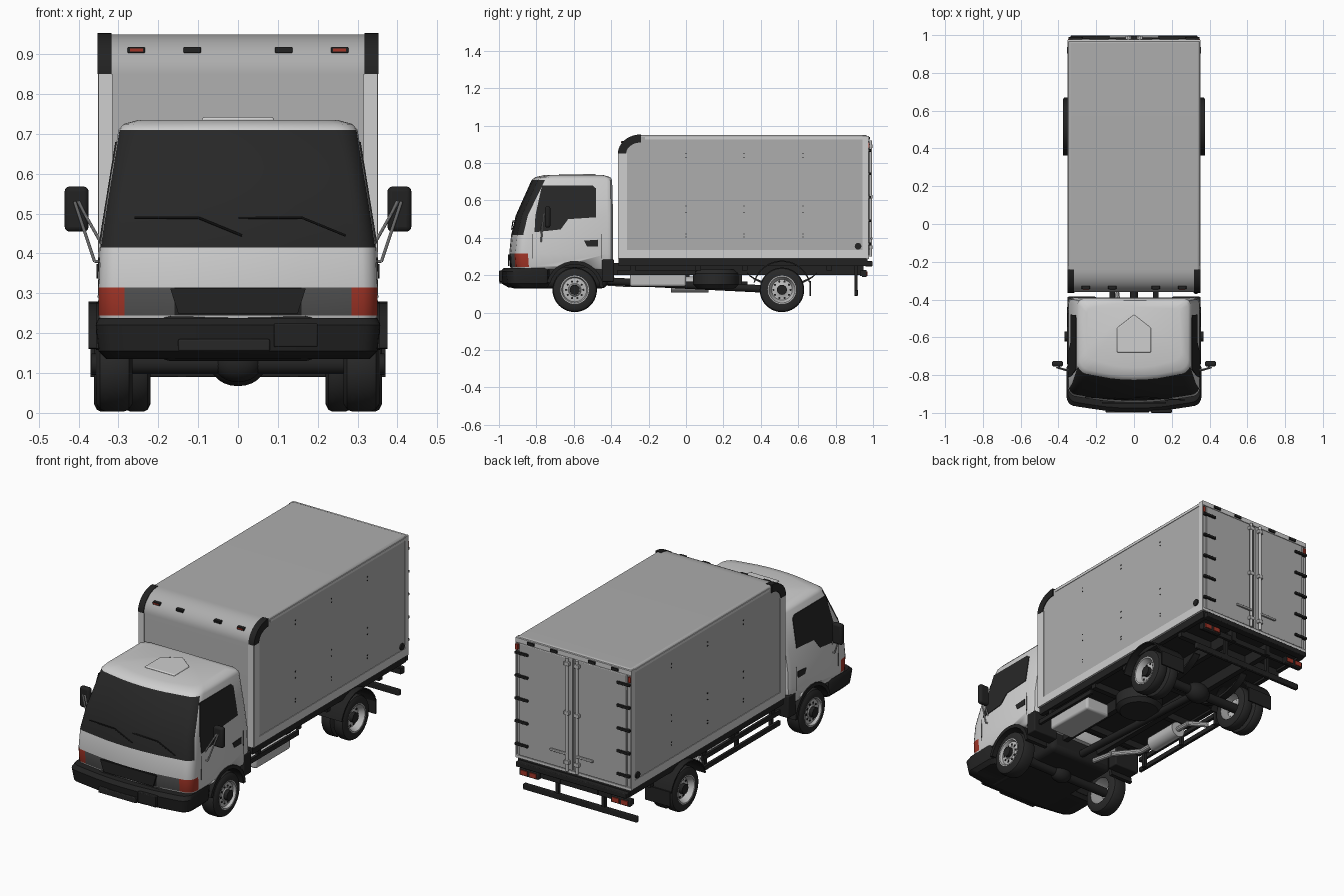
import bpy, bmesh, math
from mathutils import Vector, Matrix

if "Cube" in bpy.data.objects:
    bpy.data.objects.remove(bpy.data.objects["Cube"])

def material(name, r, g, b):
    m = bpy.data.materials.new(name)
    m.use_nodes = True
    m.diffuse_color = (r, g, b, 1)
    m.node_tree.nodes["Principled BSDF"].inputs["Base Color"].default_value = (r, g, b, 1)
    return m

PAINT = material("cab paint", .62, .62, .62)
PANEL = material("cargo panel", .42, .42, .42)
BLACK = material("black plastic", .016, .016, .016)
RUBBER = material("tyre rubber", .022, .022, .022)
GLASS = material("dark glass", .02, .02, .02)
RED = material("red lens", .36, .035, .02)
LAMP = material("headlamp grey", .085, .085, .085)
METAL = material("bare metal", .5, .5, .5)

# ---------- helpers ----------
def finish(name, bm, mats, bevel=0, angle=35):
    bmesh.ops.recalc_face_normals(bm, faces=bm.faces)
    me = bpy.data.meshes.new(name)
    bm.to_mesh(me)
    bm.free()
    ob = bpy.data.objects.new(name, me)
    bpy.context.collection.objects.link(ob)
    for m in mats if isinstance(mats, list) else [mats]:
        me.materials.append(m)
    bpy.ops.object.select_all(action='DESELECT')
    ob.select_set(True)
    bpy.context.view_layer.objects.active = ob
    if bevel:
        mod = ob.modifiers.new("bevel", 'BEVEL')
        mod.width, mod.segments, mod.limit_method = bevel, 3, 'ANGLE'
        mod.angle_limit = math.radians(50)
    bpy.ops.object.shade_smooth_by_angle(angle=math.radians(angle))
    return ob

def box(name, mat, x, y, z, bevel=0):
    bm = bmesh.new()
    bmesh.ops.create_cube(bm, size=1)
    for v in bm.verts:
        v.co = [a[0] + (c + .5) * (a[1] - a[0]) for a, c in zip((x, y, z), v.co)]
    return finish(name, bm, mat, bevel)

def slab(name, mat, pts, vec, bevel=0):
    """Flat polygon pushed along a vector."""
    bm = bmesh.new()
    f = bm.faces.new([bm.verts.new(p) for p in pts])
    new = bmesh.ops.extrude_face_region(bm, geom=[f])["geom"]
    for v in new:
        if isinstance(v, bmesh.types.BMVert):
            v.co += Vector(vec)
    if not any(e for e in f.edges if len(e.link_faces) > 1):
        bm.faces.new(f.verts)
    return finish(name, bm, mat, bevel)

def rod(name, mat, a, b, r, seg=16):
    a, b = Vector(a), Vector(b)
    bm = bmesh.new()
    rot = (b - a).to_track_quat('Z', 'Y').to_matrix().to_4x4()
    bmesh.ops.create_cone(bm, cap_ends=True, segments=seg, radius1=r, radius2=r,
                          depth=(b - a).length, matrix=Matrix.Translation((a + b) / 2) @ rot)
    return finish(name, bm, mat)

def tube(name, mat, pts, r):
    for p, q in zip(pts, pts[1:]):
        rod(name, mat, p, q, r, 10)

def lathe(name, mat, profile, centre, axis='X', seg=40):
    """Profile of (offset along axis, radius)."""
    bm = bmesh.new()
    vs = [bm.verts.new((a, 0, r)) for a, r in profile]
    es = [bm.edges.new(p) for p in zip(vs, vs[1:])]
    bmesh.ops.spin(bm, geom=vs + es, cent=(0, 0, 0), axis=(1, 0, 0), angle=math.tau, steps=seg)
    bmesh.ops.remove_doubles(bm, verts=bm.verts, dist=1e-5)
    if axis == 'Z':
        bm.transform(Matrix.Rotation(math.pi / 2, 4, 'Y'))
    bm.transform(Matrix.Translation(centre))
    return finish(name, bm, mat)

def arc(cy, cz, ry, rz, a0, a1, n=12):
    steps = [math.radians(a0 + (a1 - a0) * i / n) for i in range(n + 1)]
    return [(cy + ry * math.cos(a), cz + rz * math.sin(a)) for a in steps]

def arch(name, mat, x0, x1, inner, outer):
    pts = outer + inner[::-1]
    return slab(name, mat, [(x0, y, z) for y, z in pts], (x1 - x0, 0, 0))

def loft(name, mats, rings, pick, bow=.03):
    """Stack of rounded plan outlines (z, front y, back y, half width, corner radius)."""
    bm = bmesh.new()
    loops = []
    for z, yf, yb, w, r in rings:
        k = w - r
        half = [(k * t, yf + bow * t * t) for t in (0, .27, .53, .95)]
        half += [(k + r * math.sin(a), yf + bow + r - r * math.cos(a))
                 for a in (math.pi / 10 * i for i in range(6))]
        half += [(w, yf + .1), (w, yb - .03), (w - .01, yb - .01), (w - .03, yb), (0, yb)]
        full = half + [(-x, y) for x, y in half[-2:0:-1]]
        loops.append([bm.verts.new((x, y, z)) for x, y in full])
    n = len(loops[0])
    for row, (lo, hi) in enumerate(zip(loops, loops[1:])):
        for i in range(n):
            f = bm.faces.new((lo[i], lo[(i + 1) % n], hi[(i + 1) % n], hi[i]))
            f.material_index = pick(row, min(i, n - 1 - i))
    bm.faces.new(loops[0])
    bm.faces.new(loops[-1])
    return finish(name, bm, mats)

# ---------- cab ----------
def cab_colour(row, j):
    if row == 1 and j <= 9:
        return 2 if j < 2 else 3 if j == 2 else 4
    return 1 if row in (3, 4) and j <= 7 else 0

cab = loft("cab_shell", [PAINT, GLASS, BLACK, LAMP, RED], [
    (.23, -.935, -.4, .345, .05), (.245, -.94, -.39, .35, .05), (.315, -.945, -.39, .35, .05),
    (.415, -.935, -.39, .347, .05), (.52, -.91, -.39, .331, .05), (.71, -.825, -.395, .3, .06),
    (.725, -.805, -.405, .287, .06), (.735, -.76, -.44, .25, .06)], cab_colour)

FRONT, REAR, AXLE = -.595, .513, .122
cutter = rod("arch_cutter", BLACK, (-.5, FRONT, AXLE), (.5, FRONT, AXLE), .15, 48)
cutter.hide_render = True
mod = cab.modifiers.new("arches", 'BOOLEAN')
mod.operation, mod.object = 'DIFFERENCE', cutter
bpy.context.view_layer.objects.active = cab
bpy.ops.object.modifier_apply(modifier="arches")
bpy.data.objects.remove(cutter)

loft("front_bumper", BLACK, [
    (.135, -.95, -.74, .33, .05), (.155, -.985, -.73, .35, .05),
    (.22, -.995, -.73, .357, .05), (.238, -.975, -.73, .35, .05)], lambda row, j: 0)
slab("grille_recess", BLACK, [(-.17, -.943, .312), (.17, -.943, .312), (.15, -.943, .25),
                              (-.15, -.943, .25)], (0, -.008, 0))
box("number_plate", BLACK, (.09, .2), (-1, -.98), (.165, .225), .004)
box("lower_intake", GLASS, (-.15, .08), (-.998, -.97), (.155, .185), .004)

# roof vent
slab("roof_vent", PAINT, [(0, -.48, .73), (.09, -.55, .73), (.09, -.68, .73),
                          (-.09, -.68, .73), (-.09, -.55, .73)], (0, 0, .012), .006)
for s in (-1, 1):
    for part, pts in (("side_window", [(-.77, .68), (-.5, .68), (-.482, .665), (-.48, .51),
                                       (-.63, .5), (-.67, .445), (-.81, .43), (-.805, .52)]),
                      ("door_handle", [(-.545, .385), (-.47, .39), (-.47, .355), (-.53, .355)])):
        slab(part, GLASS, [(s * (.347 - .162 * max(0, z - .415)), y, z) for y, z in pts], (s * .004, 0, 0))
    # thin shut lines of the door
    for y in (-.455, -.82):
        slab("door_line", BLACK, [(s * .3495, y, .42), (s * .3495, y + .003, .42),
                                  (s * .351, y + .003, .29), (s * .351, y, .29)], (s * .001, 0, 0))
    arch("front_wheel_arch", BLACK, s * .22, s * .356, arc(FRONT, AXLE, .136, .136, 5, 165),
         arc(FRONT, AXLE, .155, .155, 5, 165))
    box("cab_mudguard", BLACK, sorted((s * .2, s * .352)), (-.45, -.385), (.165, .285), .006)
    # mirrors on two-leg brackets
    box("mirror", BLACK, sorted((s * .375, s * .435)), (-.755, -.725), (.455, .568), .012)
    tube("mirror_bracket", METAL, [(s * .345, -.775, .38), (s * .36, -.775, .38), (s * .41, -.76, .53)], .004)
    tube("mirror_bracket", METAL, [(s * .34, -.775, .42), (s * .385, -.765, .5), (s * .4, -.755, .53)], .004)
for x in (-.26, 0):
    tube("wiper", BLACK, [(x, -.915, .49), (x + .16, -.925, .49), (x + .27, -.932, .445)], .003)

# ---------- cargo box ----------
edge = arc(-.24, .85, .12, .1, 180, 90)
outline = edge + [(.97, .95), (.97, .29), (-.36, .29)]
slab("cargo_body", PANEL, [(-.348, y, z) for y, z in outline], (.696, 0, 0), .012)
for s in (-1, 1):
    arch("corner_cap", BLACK, s * .318, s * .352, arc(-.24, .85, .08, .06, 180, 90),
         arc(-.24, .85, .124, .103, 180, 90))
    side = sorted((s * .346, s * .351))
    box("bottom_rail", PAINT, side, (-.36, .97), (.29, .335))
    box("top_rail", PAINT, side, (-.22, .97), (.925, .94))
    box("rear_post", PAINT, side, (.945, .975), (.29, .945))
    box("front_side_post", PAINT, side, (-.36, -.315), (.29, .85))
    box("front_post", PAINT, sorted((s * .315, s * .35)), (-.364, -.355), (.29, .85))
    for y in (0, .31, .625):
        for z in (.85, .83, .57, .535, .42, .405):
            box("rivet", BLACK, sorted((s * .347, s * .35)), (y - .003, y + .003), (z - .003, z + .003))
    rod("side_reflector", BLACK, (s * .346, .92, .355), (s * .355, .92, .355), .018)
    for x, lens in ((.115, BLACK), (.255, RED)):
        box("marker_base", BLACK, (s * x - .022, s * x + .022), (-.345, -.3), (.903, .918), .003)
        box("marker_lens", lens, (s * x - .016, s * x + .016), (-.348, -.33), (.907, .914))
        box("rear_marker", BLACK, (s * x - .02, s * x + .02), (.97, .985), (.925, .94))
    # rear doors, lock rods and hinges
    box("rear_door", PANEL, sorted((s * .004, s * .325)), (.965, .98), (.305, .918), .004)
    rod("lock_rod", METAL, (s * .03, .987, .3), (s * .03, .987, .92), .008)
    box("lock_handle", METAL, sorted((s * .03, s * .13)), (.985, .997), (.39, .402), .003)
    for z in (.34, .61, .88):
        box("rod_bracket", METAL, sorted((s * .015, s * .045)), (.975, .996), (z, z + .02), .002)
    for i in range(5):
        z = .36 + .125 * i
        box("door_hinge", BLACK, sorted((s * .27, s * .348)), (.972, .99), (z, z + .014), .003)
    box("rear_side_lens", RED, sorted((s * .335, s * .35)), (.97, .98), (.88, .91))
box("rear_header", PAINT, (-.35, .35), (.965, .978), (.92, .945))
box("rear_sill", PAINT, (-.35, .35), (.965, .978), (.288, .303))

# ---------- chassis ----------
box("cargo_floor", BLACK, (-.335, .335), (-.36, .97), (.262, .291))
box("engine_bay", BLACK, (-.2, .2), (-.95, -.42), (.13, .245), .03)
for s in (-1, 1):
    box("chassis_rail", BLACK, sorted((s * .1, s * .13)), (-.9, .95), (.2, .265))
    box("floor_edge", BLACK, sorted((s * .315, s * .34)), (-.36, .97), (.25, .29))
    for name, y, h in (("front_spring", FRONT, .17), ("rear_spring", REAR, .2)):
        outer = arc(y, .25, h, .11, 200, 340)
        arch(name, BLACK, s * .14, s * .18, arc(y, .25, h, .095, 200, 340), outer)
    arch("rear_fender", BLACK, s * .215, s * .375, arc(REAR, AXLE, .15, .15, 15, 165),
         arc(REAR, AXLE, .157, .157, 15, 165))
    box("mud_flap", BLACK, sorted((s * .22, s * .37)), (REAR + .148, REAR + .156), (.09, .17))
    box("tail_lamp", BLACK, sorted((s * .22, s * .335)), (.94, .965), (.19, .228), .004)
    for x in (.25, .305):
        box("tail_lens", RED, (s * x - .02, s * x + .02), (.962, .97), (.197, .221))
    box("underrun_post", BLACK, sorted((s * .13, s * .15)), (.9, .918), (.09, .25))
for y in (-.3, .05, .3, .75):
    box("cross_member", BLACK, (-.33, .33), (y, y + .03), (.225, .265))
box("rear_beam", BLACK, (-.335, .335), (.955, .998), (.248, .275), .004)
box("lamp_bar", BLACK, (-.335, .335), (.93, .945), (.195, .225))
box("underrun_bar", BLACK, (-.345, .345), (.9, .92), (.09, .122), .004)

# side guards, tanks and exhaust
for z in (.215, .155):
    box("guard_rail", BLACK, (-.335, -.32), (-.34, .33), (z - .012, z + .012))
for y in (-.3, 0, .28):
    box("guard_post", BLACK, (-.322, -.305), (y, y + .02), (.145, .265))
box("guard_rail", BLACK, (.32, .335), (-.37, .05), (.2, .225))
box("fuel_tank", METAL, (.17, .32), (-.3, 0), (.14, .215), .012)
lathe("spare_wheel", RUBBER, [(-.05, 0), (-.05, .1), (-.03, .122), (.03, .122), (.05, .1), (.05, 0)],
      (.1, .16, .18), 'Z')
rod("muffler", METAL, (-.2, -.08, .15), (-.2, .12, .15), .042, 24)
tube("exhaust_pipe", METAL, [(-.08, -.45, .16), (-.1, -.3, .15), (-.2, -.18, .15), (-.2, .2, .15),
                             (-.28, .27, .14)], .014)
rod("drive_shaft", BLACK, (0, -.45, .17), (0, REAR, AXLE), .02)
lathe("differential", BLACK, arc(0, 0, .07, .055, 180, 0), (0, REAR, AXLE))
lathe("front_sump", BLACK, arc(0, 0, .06, .045, 180, 0), (0, FRONT, AXLE))
for y in (FRONT, REAR):
    rod("axle", BLACK, (-.3, y, AXLE), (.3, y, AXLE), .025)

# ---------- wheels ----------
def wheel(x, s, y, width, dish):
    w = width / 2
    lathe("tyre", RUBBER, [(-w, .072), (-w, .1), (-w * .8, .114), (-w * .5, .119), (w * .5, .119),
                           (w * .8, .114), (w, .1), (w, .072)], (x, y, AXLE))
    o = s * w
    lathe("rim", METAL, [(-o, .074), (o * 1.02, .076), (o * 1.02, .07), (o * .7, .064), (o * dish, .055),
                         (o * dish, .035), (o * (dish + .1), .03), (o * (dish + .1), 0)], (x, y, AXLE))
    hub = x + o * (dish + .1)
    rod("hub", BLACK, (hub, y, AXLE), (hub + s * .02, y, AXLE), .027)
    for i in range(10):
        a = math.tau * i / 10
        p = Vector((x + o * dish, y + .046 * math.cos(a), AXLE + .046 * math.sin(a)))
        rod("rim_hole", BLACK, p, p + Vector((s * .003, 0, 0)), .006, 8)

for s in (-1, 1):
    wheel(s * .31, s, FRONT, .09, .75)
    wheel(s * .328, s, REAR, .066, .1)
    wheel(s * .253, s, REAR, .066, .1)
